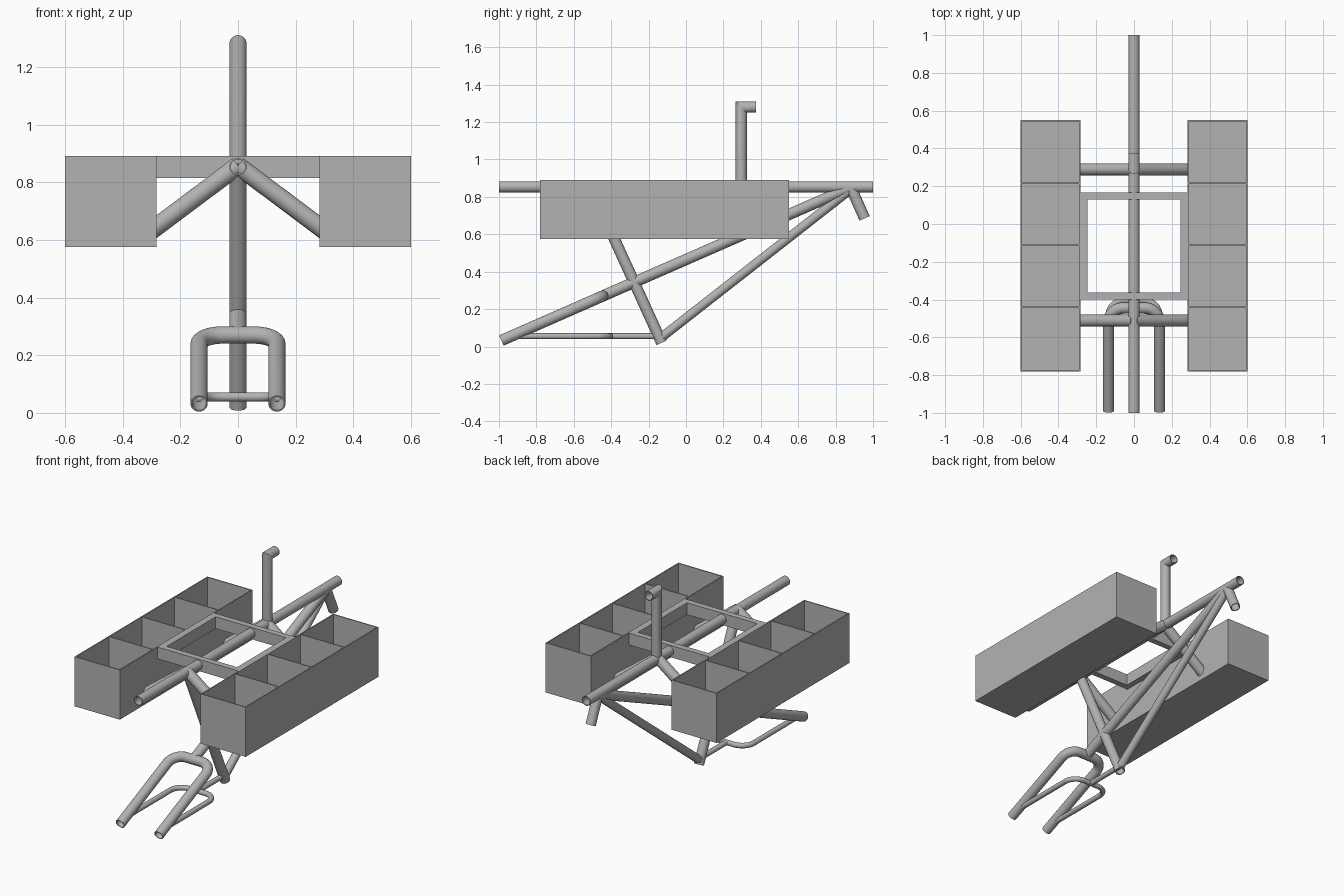
import bpy, bmesh
from math import cos, sin, pi, tau, hypot
from mathutils import Vector, Matrix

old = bpy.data.objects.get("Cube")
if old:
    bpy.data.objects.remove(old, do_unlink=True)

grey = bpy.data.materials.new("frame_grey")
grey.use_nodes = True
grey.diffuse_color = (0.45, 0.45, 0.45, 1)
grey.node_tree.nodes["Principled BSDF"].inputs["Base Color"].default_value = grey.diffuse_color


def finish(name, bm, smooth=False):
    bmesh.ops.recalc_face_normals(bm, faces=bm.faces)
    mesh = bpy.data.meshes.new(name)
    bm.to_mesh(mesh)
    bm.free()
    mesh.materials.append(grey)
    obj = bpy.data.objects.new(name, mesh)
    bpy.context.collection.objects.link(obj)
    if smooth:
        bpy.ops.object.select_all(action='DESELECT')
        obj.select_set(True)
        bpy.context.view_layer.objects.active = obj
        bpy.ops.object.shade_smooth_by_angle(angle=pi / 6)
    return obj


def tube(name, points, radius=0.03, wall=0.005, end_normal=None, sides=32):
    """Hollow round pipe along a path, mitred at each corner."""
    pts = [Vector(p) for p in points]
    dirs = [(b - a).normalized() for a, b in zip(pts, pts[1:])]
    bm = bmesh.new()
    skins = []
    for r in (radius, radius - wall):
        side = dirs[0].orthogonal().normalized()
        up = dirs[0].cross(side)
        ring = [pts[0] + r * (side * cos(tau * i / sides) + up * sin(tau * i / sides))
                for i in range(sides)]
        rings = [ring]
        for k, d in enumerate(dirs):
            # slide the ring along the segment to the mitre plane
            n = (d + dirs[k + 1]).normalized() if k + 1 < len(dirs) else Vector(end_normal or d)
            ring = [v + d * ((pts[k + 1] - v).dot(n) / d.dot(n)) for v in ring]
            rings.append(ring)
        skins.append([[bm.verts.new(v) for v in q] for q in rings])

    def bridge(a, b):
        for i in range(sides):
            j = (i + 1) % sides
            bm.faces.new((a[i], a[j], b[j], b[i]))
    for skin in skins:
        for a, b in zip(skin, skin[1:]):
            bridge(a, b)
    for end in (0, -1):
        bridge(skins[0][end], skins[1][end])
    return finish(name, bm, True)


def hoop(start, end, half=0.135, bend=0.08, steps=10):
    """U-shaped path from start to end (y, z), with rounded corners."""
    (y0, z0), (y1, z1) = start, end
    length = hypot(y1 - y0, z1 - z0)
    flat = [(half, 0)]
    for i in range(steps + 1):
        a = pi / 2 * i / steps
        flat.append((half - bend + bend * cos(a), length - bend + bend * sin(a)))
    flat += [(-x, s) for x, s in reversed(flat)]
    return [(x, y0 + (y1 - y0) * s / length, z0 + (z1 - z0) * s / length) for x, s in flat]


# Main tubes on the centre line
tube("top_tube", [(0, -1, 0.853), (0, 1, 0.853)])
tube("diagonal_tube", [(0, -0.445, 0.27), (0, 0.88, 0.85)])
tube("seat_tube", [(0, -0.51, 0.853), (0, -0.13, 0.02)])
tube("down_tube", [(0, -0.13, 0.05), (0, 0.88, 0.84)], 0.025)
tube("head_tube", [(0, 0.88, 0.853), (0, 0.955, 0.685)])
tube("upright_post", [(0, 0.295, 0.853), (0, 0.295, 1.28), (0, 0.375, 1.28)])

# Wheel stays
tube("upper_stay", hoop((-0.987, 0.032), (-0.445, 0.27)))
tube("lower_stay", hoop((-0.93, 0.055), (-0.405, 0.055)), 0.016)
tube("lower_stay_link", [(0, -0.405, 0.055), (0, -0.14, 0.055)], 0.016)

# Slanted struts carrying the boxes
for label, y in (("rear", 0.288), ("front", -0.512)):
    for side, s in (("left", 1), ("right", -1)):
        tube(f"{label}_{side}_strut", [(0, y, 0.857), (s * 0.286, y, 0.643)],
             0.032, end_normal=(s, 0, 0))

# Open boxes with four compartments, mirrored to both sides
low, high = Vector((0.283, -0.78, 0.575)), Vector((0.6, 0.55, 0.89))
bm = bmesh.new()
bmesh.ops.create_cube(bm, size=1, matrix=Matrix.LocRotScale((low + high) / 2, None, high - low))
lid = max(bm.faces, key=lambda f: f.calc_center_median().z)
bmesh.ops.inset_region(bm, faces=[lid], thickness=0.005)
cells = [lid]
for y in (-0.44, -0.113, 0.215):
    geom = set(cells)
    for f in cells:
        geom.update(f.edges, f.verts)
    bmesh.ops.bisect_plane(bm, geom=list(geom), plane_co=(0, y, 0), plane_no=(0, 1, 0))
    cells = [f for f in bm.faces if f.normal.z > 0.9
             and min(v.co.x for v in f.verts) > low.x + 0.003
             and max(v.co.x for v in f.verts) < high.x - 0.003
             and f.calc_area() > 0.02]
bmesh.ops.inset_individual(bm, faces=cells, thickness=0.005)
floors = bmesh.ops.extrude_discrete_faces(bm, faces=cells)["faces"]
bmesh.ops.translate(bm, verts=list({v for f in floors for v in f.verts}), vec=(0, 0, -0.305))
boxes = finish("storage_boxes", bm)
boxes.modifiers.new("mirror", 'MIRROR').use_mirror_merge = False

# Flat rectangular frame joining the boxes
bm = bmesh.new()
plate = bm.faces.new([bm.verts.new((x, y, 0.815)) for x, y in
                      ((-0.285, -0.4), (0.285, -0.4), (0.285, 0.167), (-0.285, 0.167))])
bm.normal_update()
bmesh.ops.inset_region(bm, faces=[plate], thickness=0.054, use_boundary=True)
bmesh.ops.delete(bm, geom=[plate], context='FACES')
top = bmesh.ops.extrude_face_region(bm, geom=list(bm.faces), use_keep_orig=True)["geom"]
bmesh.ops.translate(bm, verts=[v for v in top if isinstance(v, bmesh.types.BMVert)],
                    vec=(0, 0, 0.075))
finish("joining_frame", bm)
